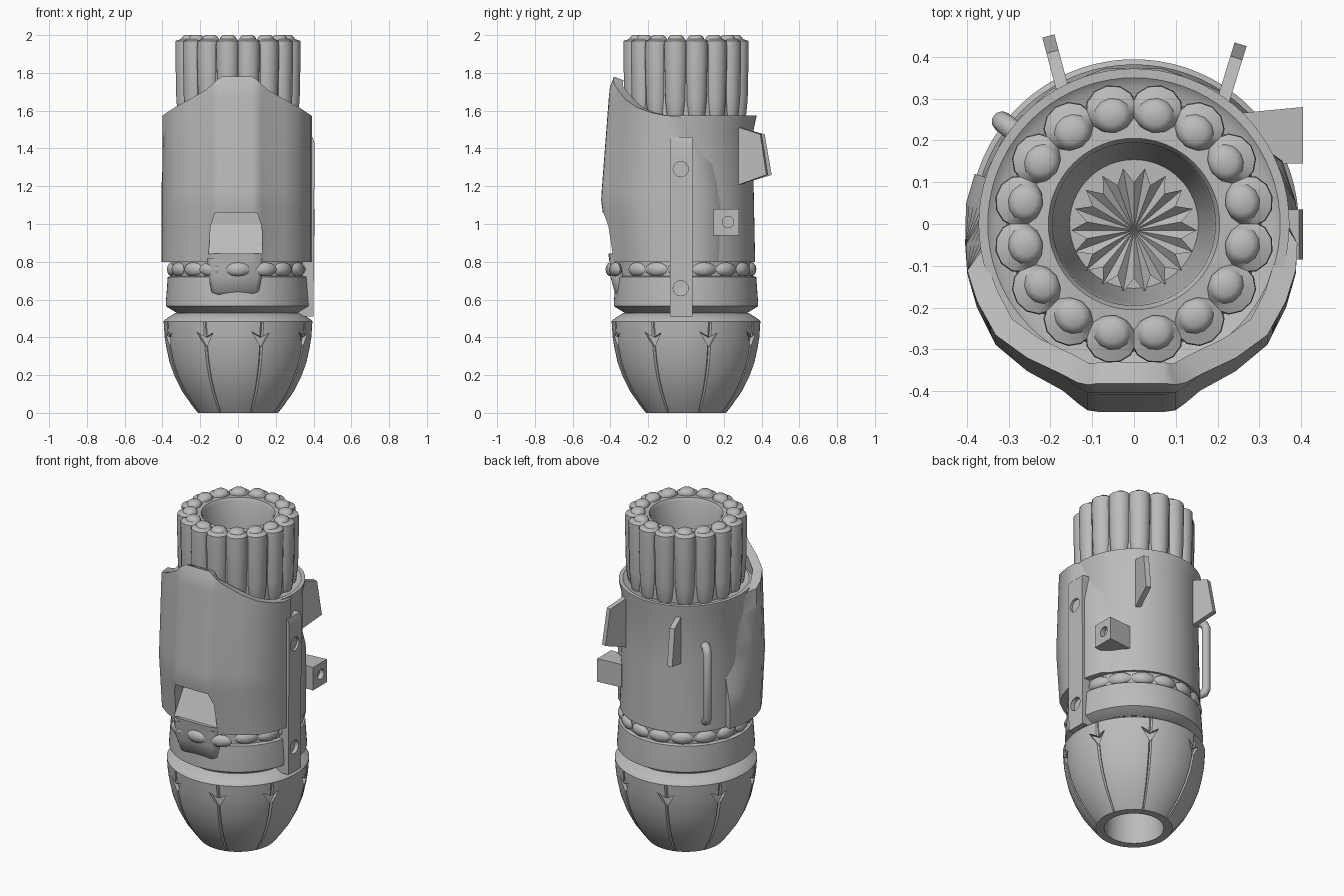
import bpy, bmesh, math
from mathutils import Vector, Matrix

cube = bpy.data.objects.get("Cube")
if cube:
    bpy.data.objects.remove(cube, do_unlink=True)

grey = bpy.data.materials.new("plain_grey")
grey.use_nodes = True
grey.diffuse_color = (0.5, 0.5, 0.5, 1)
grey.node_tree.nodes["Principled BSDF"].inputs["Base Color"].default_value = (0.5, 0.5, 0.5, 1)


def make(name, bm):
    bmesh.ops.recalc_face_normals(bm, faces=bm.faces)
    me = bpy.data.meshes.new(name)
    bm.to_mesh(me)
    bm.free()
    me.materials.append(grey)
    ob = bpy.data.objects.new(name, me)
    bpy.context.collection.objects.link(ob)
    return ob


def activate(ob):
    bpy.ops.object.select_all(action='DESELECT')
    ob.select_set(True)
    bpy.context.view_layer.objects.active = ob


def smooth(ob, angle=35):
    activate(ob)
    bpy.ops.object.shade_smooth_by_angle(angle=math.radians(angle))
    return ob


def cut(cutter, *targets):
    for ob in targets:
        mod = ob.modifiers.new("cut", 'BOOLEAN')
        mod.operation = 'DIFFERENCE'
        mod.solver = 'EXACT'
        mod.object = cutter
        activate(ob)
        bpy.ops.object.modifier_apply(modifier=mod.name)
    bpy.data.objects.remove(cutter, do_unlink=True)


def lathe(bm, profile, n, shift=lambda a, r, z: 0.0, closed=True):
    """Revolve (radius, height) points about z; shift moves the radius."""
    rings = []
    for r, z in profile:
        ring = []
        for i in range(n):
            a = 2 * math.pi * i / n
            q = r + shift(a, r, z)
            ring.append(bm.verts.new((q * math.cos(a), q * math.sin(a), z)))
        rings.append(ring)
    for k in range(len(rings) if closed else len(rings) - 1):
        a, b = rings[k], rings[(k + 1) % len(rings)]
        for i in range(n):
            j = (i + 1) % n
            bm.faces.new((a[i], a[j], b[j], b[i]))
    return rings


def prism(bm, outline, offset):
    """Sweep a 3D outline along an offset."""
    a = [bm.verts.new(p) for p in outline]
    b = [bm.verts.new(Vector(p) + Vector(offset)) for p in outline]
    bm.faces.new(a)
    bm.faces.new(b[::-1])
    for i in range(len(a)):
        j = (i + 1) % len(a)
        bm.faces.new((a[i], b[i], b[j], a[j]))


def drill(ob, y, z, r):
    """Blind hole along x."""
    bm = bmesh.new()
    bmesh.ops.create_cone(bm, cap_ends=True, segments=24, radius1=r, radius2=r, depth=0.12,
                          matrix=Matrix.Translation((0.435, y, z)) @ Matrix.Rotation(math.pi / 2, 4, 'Y'))
    cut(make("hole_cutter", bm), ob)


# Lower bowl with eight thin engraved seams
FIRST = math.radians(18.75)
STEP = math.pi / 4


def seam(a, r, z):
    d = ((a - FIRST) / STEP) % 1
    return -0.012 if min(d, 1 - d) < 0.01 and r > 0.22 and 0.03 < z < 0.41 else 0.0


bm = bmesh.new()
lathe(bm, [(0.165, 0), (0.212, 0), (0.24, 0.035), (0.293, 0.11), (0.334, 0.19), (0.363, 0.27),
           (0.38, 0.35), (0.388, 0.4), (0.394, 0.485), (0.385, 0.495), (0.33, 0.53), (0.2, 0.53),
           (0.16, 0.3)], 288, seam)
bowl = make("lower_bowl", bm)

# Pointed notches at the top of each seam
bm = bmesh.new()
for i in range(8):
    a = FIRST + i * STEP
    out, side = Vector((math.cos(a), math.sin(a), 0)), Vector((-math.sin(a), math.cos(a), 0))
    tri = [out * 0.365 + side * s + Vector((0, 0, z)) for s, z in ((-0.055, 0.43), (0, 0.4), (0.045, 0.425), (0, 0.345))]
    prism(bm, tri, out * 0.1)
cut(make("notch_cutter", bm), bowl)
smooth(bowl)

# Plug that closes the bottom socket
bm = bmesh.new()
bmesh.ops.create_circle(bm, cap_ends=True, segments=48, radius=0.2, matrix=Matrix.Translation((0, 0, 0.32)))
make("socket_floor", bm)

# Lower band and main barrel
bm = bmesh.new()
lathe(bm, [(0.25, 0.52), (0.325, 0.53), (0.382, 0.565), (0.382, 0.58), (0.372, 0.72), (0.352, 0.725),
           (0.352, 0.8), (0.25, 0.8)], 72)
smooth(make("lower_band", bm))
bm = bmesh.new()
lathe(bm, [(0.25, 0.8), (0.366, 0.8), (0.358, 1.2), (0.358, 1.5), (0.372, 1.565), (0.372, 1.575),
           (0.35, 1.575), (0.33, 1.56), (0.25, 1.555)], 72)
barrel = make("main_barrel", bm)

# Ring of flattened beads, stepping out over the front bulge
bm = bmesh.new()
for i in range(17):
    a = (i + 0.5) * 2 * math.pi / 17 + math.pi / 2
    r = 0.4 if math.sin(a) < -0.9 else 0.352
    m = Matrix.Rotation(a, 4, 'Z') @ Matrix.Translation((r, 0, 0.76)) @ Matrix.Diagonal((0.026, 0.066, 0.037, 1))
    bmesh.ops.create_uvsphere(bm, u_segments=8, v_segments=6, radius=1, matrix=m)
smooth(make("bead_ring", bm), 40)

# Wraparound front armour as (x, y, top, shoulder); it sinks into the barrel above the shoulder
front = [(0.08, -0.45, 1.78, 2), (0.105, -0.447, 1.765, 2), (0.13, -0.43, 1.74, 2), (0.165, -0.4, 1.71, 2),
         (0.25, -0.352, 1.66, 2), (0.325, -0.29, 1.62, 2), (0.37, -0.2, 1.59, 2), (0.393, -0.12, 1.575, 2)]
wing = [(0.398, -0.05, 1.55, 1.25), (0.396, 0.05, 1.55, 0.98), (0.375, 0.12, 1.55, 0.94)]
blend = [(0.397, -0.05, 1.57, 2), (0.394, 0.05, 1.55, 1.3), (0.362, 0.15, 1.55, 1.2), (0.285, 0.205, 1.55, 1.1)]
plan = [(-x, y, t, h) for x, y, t, h in (front + wing)[::-1]] + front + blend
ROWS = 18
bm = bmesh.new()
cols = []
for x, y, top, shoulder in plan:
    col = []
    for k in range(ROWS + 1):
        z = 0.8 + (top - 0.8) * k / ROWS
        s = 1 - 0.3 * max(0, 1.13 - z) - 0.17 * max(0, z - 1.13) - 0.7 * max(0, z - 1.72)
        sink = 1 - 0.14 * min(1, max(0, (z - shoulder) / 0.22))
        col.append(bm.verts.new(((x - 0.006) * sink, y * sink * (s if y < 0 else 1), z)))
    cols.append(col)
for a, b in zip(cols, cols[1:]):
    for k in range(ROWS):
        bm.faces.new((a[k], b[k], b[k + 1], a[k + 1]))
armour = make("front_armour", bm)
if armour.data.polygons[(len(front) + len(wing) - 1) * ROWS].normal.y > 0:
    armour.data.flip_normals()
mod = armour.modifiers.new("thickness", 'SOLIDIFY')
mod.thickness = 0.055
mod.offset = -1
activate(armour)
bpy.ops.object.modifier_apply(modifier=mod.name)

# Deep scooped pocket in the front with its sloping floor
bm = bmesh.new()
prism(bm, [(-0.155, -0.5, 0.845), (0.13, -0.5, 0.845), (0.125, -0.5, 0.99), (0.1, -0.5, 1.06),
           (-0.12, -0.5, 1.06), (-0.145, -0.5, 0.99)], (0, 0.19, 0))
cut(make("pocket_cutter", bm), armour, barrel)
smooth(armour, 48)
smooth(barrel)
bm = bmesh.new()
prism(bm, [(-0.155, -0.395, 0.84), (-0.155, -0.3, 0.84), (-0.155, -0.3, 1.0), (-0.155, -0.315, 1.0)], (0.285, 0, 0))
make("pocket_slope", bm)

# Rounded bulge below the pocket
bm = bmesh.new()
for z, w, y in ((0.62, 0.1, -0.36), (0.64, 0.125, -0.378), (0.72, 0.14, -0.4), (0.82, 0.148, -0.405)):
    for x, dy in ((-w, 0.05), (-w, 0.02), (0.02 - w, 0), (w - 0.02, 0), (w, 0.02), (w, 0.05)):
        bm.verts.new((x - 0.015, y + dy, z))
bmesh.ops.convex_hull(bm, input=bm.verts)
smooth(make("pocket_bulge", bm), 50)

# Upper tube with an open, tapering bore
bm = bmesh.new()
lathe(bm, [(0.295, 1.5), (0.305, 1.94), (0.295, 1.965), (0.205, 1.972), (0.195, 1.955), (0.19, 1.8), (0.15, 1.6), (0.15, 1.5)], 64)
smooth(make("upper_tube", bm))

# Broad rounded ribs around the tube, ending in small knobs
bm = bmesh.new()
for i in range(16):
    rings = lathe(bm, [(0.03, 1.53), (0.045, 1.58), (0.053, 1.66), (0.056, 1.8), (0.058, 1.93), (0.056, 1.97),
                       (0.044, 1.98), (0.04, 1.99), (0.026, 2.0)], 12, closed=False)
    bm.faces.new(rings[-1])
    m = Matrix.Rotation((i + 0.5) * math.pi / 8, 4, 'Z') @ Matrix.Translation((0.28, 0, 0)) @ Matrix.Diagonal((1, 1.08, 1, 1))
    for ring in rings:
        for v in ring:
            v.co = m @ v.co
            if v.co.z > 1.975:
                v.co.xy *= 0.945
smooth(make("tube_ribs", bm), 40)

# Pleated star at the bottom of the bore
bm = bmesh.new()
centre = bm.verts.new((0, -0.015, 1.64))
star = []
for i in range(36):
    r, z = ((0.15, 1.66), (0.115, 1.675))[i % 2]
    a = i * math.pi / 18
    star.append(bm.verts.new((r * math.cos(a), r * math.sin(a) - 0.015, z)))
for i in range(36):
    bm.faces.new((centre, star[i], star[(i + 1) % 36]))
make("pleated_star", bm)
bm = bmesh.new()
bmesh.ops.create_circle(bm, cap_ends=True, segments=48, radius=0.19, matrix=Matrix.Translation((0, 0, 1.62)))
make("bore_floor", bm)

# Side strip with two holes
bm = bmesh.new()
prism(bm, [(0.3, -0.085, 0.51), (0.4, -0.085, 0.51), (0.405, -0.085, 1.43), (0.395, -0.085, 1.46), (0.3, -0.085, 1.46)], (0, 0.12, 0))
strip = make("side_strip", bm)
for z in (0.66, 1.29):
    drill(strip, -0.028, z, 0.04)
smooth(strip)

# Side block with one hole
bm = bmesh.new()
prism(bm, [(0.25, 0.265, 0.94), (0.405, 0.28, 0.94), (0.405, 0.145, 0.94), (0.25, 0.145, 0.94)], (0, 0, 0.14))
block = make("side_block", bm)
drill(block, 0.222, 1.01, 0.03)
smooth(block)

# Two rear fins
for name, base, tip in (("rear_fin_left", (0.215, 0.3), (0.255, 0.43)), ("rear_fin_right", (-0.165, 0.3), (-0.205, 0.45))):
    b, t = Vector((*base, 0)), Vector((*tip, 0))
    d = t - b
    side = Vector((d.y, -d.x, 0)).normalized() * 0.03
    bm = bmesh.new()
    outline = [b + d * f - side / 2 + Vector((0, 0, z)) for f, z in ((-0.2, 1.205), (1, 1.26), (0.75, 1.475), (-0.2, 1.515))]
    prism(bm, outline, side)
    make(name, bm)

# Rear grab handle
curve = bpy.data.curves.new("grab_handle", 'CURVE')
curve.dimensions = '3D'
curve.bevel_depth = 0.025
curve.bevel_resolution = 3
curve.use_fill_caps = True
spline = curve.splines.new('POLY')
path = [(0.33, 0.865), (0.37, 0.865), (0.39, 0.875), (0.4, 0.9), (0.4, 1.285), (0.39, 1.31), (0.37, 1.32), (0.33, 1.32)]
spline.points.add(len(path) - 1)
for p, (r, z) in zip(spline.points, path):
    p.co = (-0.79 * r, 0.613 * r, z, 1)
spline.use_smooth = True
curve.materials.append(grey)
bpy.context.collection.objects.link(bpy.data.objects.new("grab_handle", curve))
